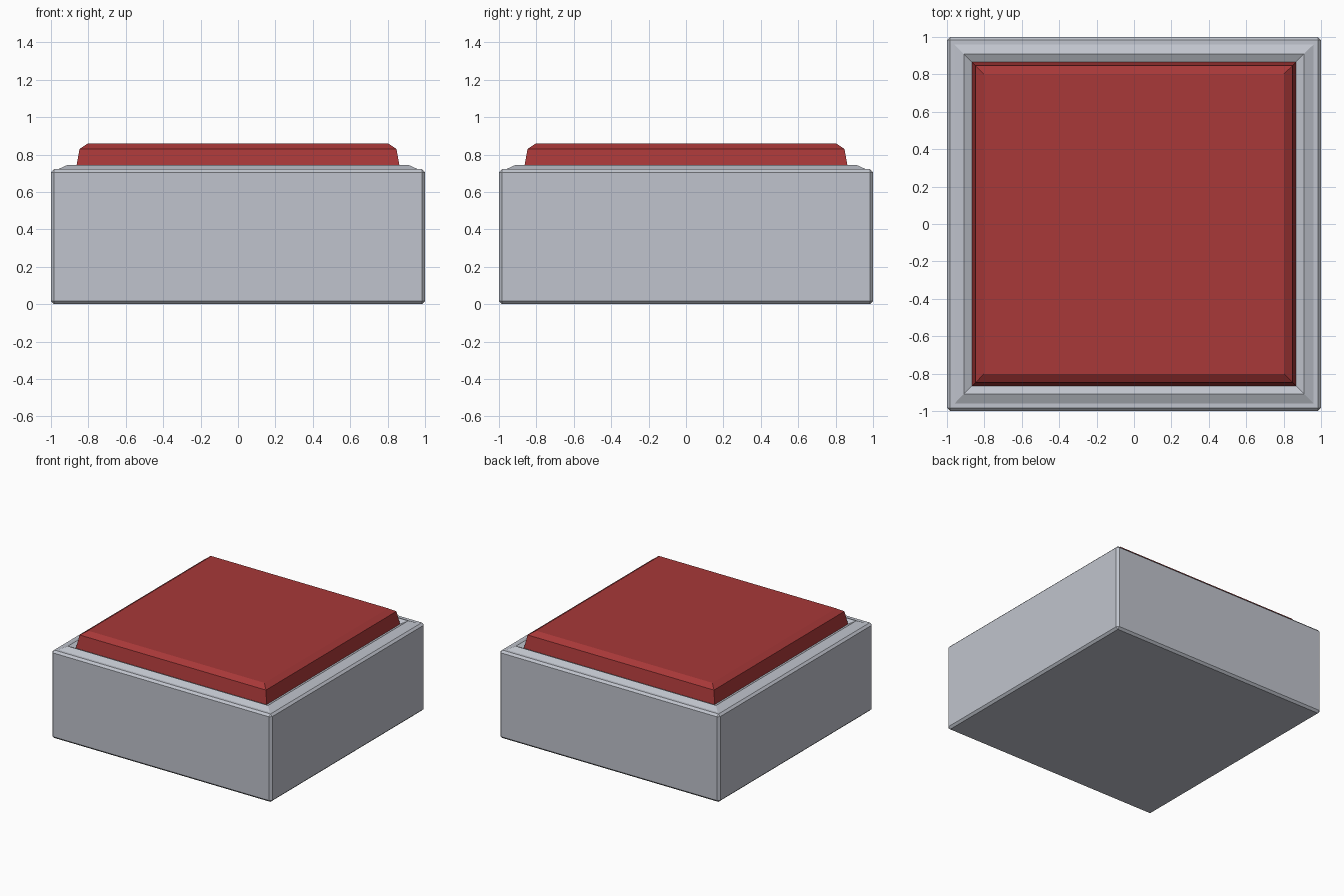
import bpy, bmesh

if "Cube" in bpy.data.objects:
    bpy.data.objects.remove(bpy.data.objects["Cube"])


def material(name, color):
    m = bpy.data.materials.new(name)
    m.diffuse_color = (*color, 1)
    m.use_nodes = True
    m.node_tree.nodes["Principled BSDF"].inputs["Base Color"].default_value = m.diffuse_color
    return m


def add_object(name, bm, mat):
    bmesh.ops.recalc_face_normals(bm, faces=bm.faces)
    mesh = bpy.data.meshes.new(name)
    bm.to_mesh(mesh)
    bm.free()
    mesh.materials.append(mat)
    obj = bpy.data.objects.new(name, mesh)
    bpy.context.collection.objects.link(obj)
    return obj


def square_loft(name, profile, mat, closed=False):
    """Sweep a (half width, height) profile around a square; cap or close it."""
    bm = bmesh.new()
    corners = [(-1, -1), (1, -1), (1, 1), (-1, 1)]
    rings = [[bm.verts.new((x * r, y * r, z)) for x, y in corners] for r, z in profile]
    pairs = list(zip(rings, rings[1:]))
    if closed:
        pairs.append((rings[-1], rings[0]))
    else:
        bm.faces.new(rings[0][::-1])
        bm.faces.new(rings[-1])
    for a, b in pairs:
        for i in range(4):
            j = (i + 1) % 4
            bm.faces.new((a[i], a[j], b[j], b[i]))
    return add_object(name, bm, mat)


grey = material("light grey", (0.527, 0.552, 0.61))
red = material("button red", (0.392, 0.0395, 0.0395))

# Housing block with narrow chamfers on every edge
housing = square_loft("housing", [(1, 0), (1, 0.722)], grey)
bevel = housing.modifiers.new("chamfer", "BEVEL")
bevel.width = 0.017
bevel.segments = 1

# Raised ridge framing the button
square_loft("rim", [(0.963, 0.721), (0.91, 0.745), (0.862, 0.721)], grey, closed=True)

# Tapered push button with chamfered top
square_loft("button", [(0.868, 0.715), (0.847, 0.83), (0.802, 0.86)], red)
